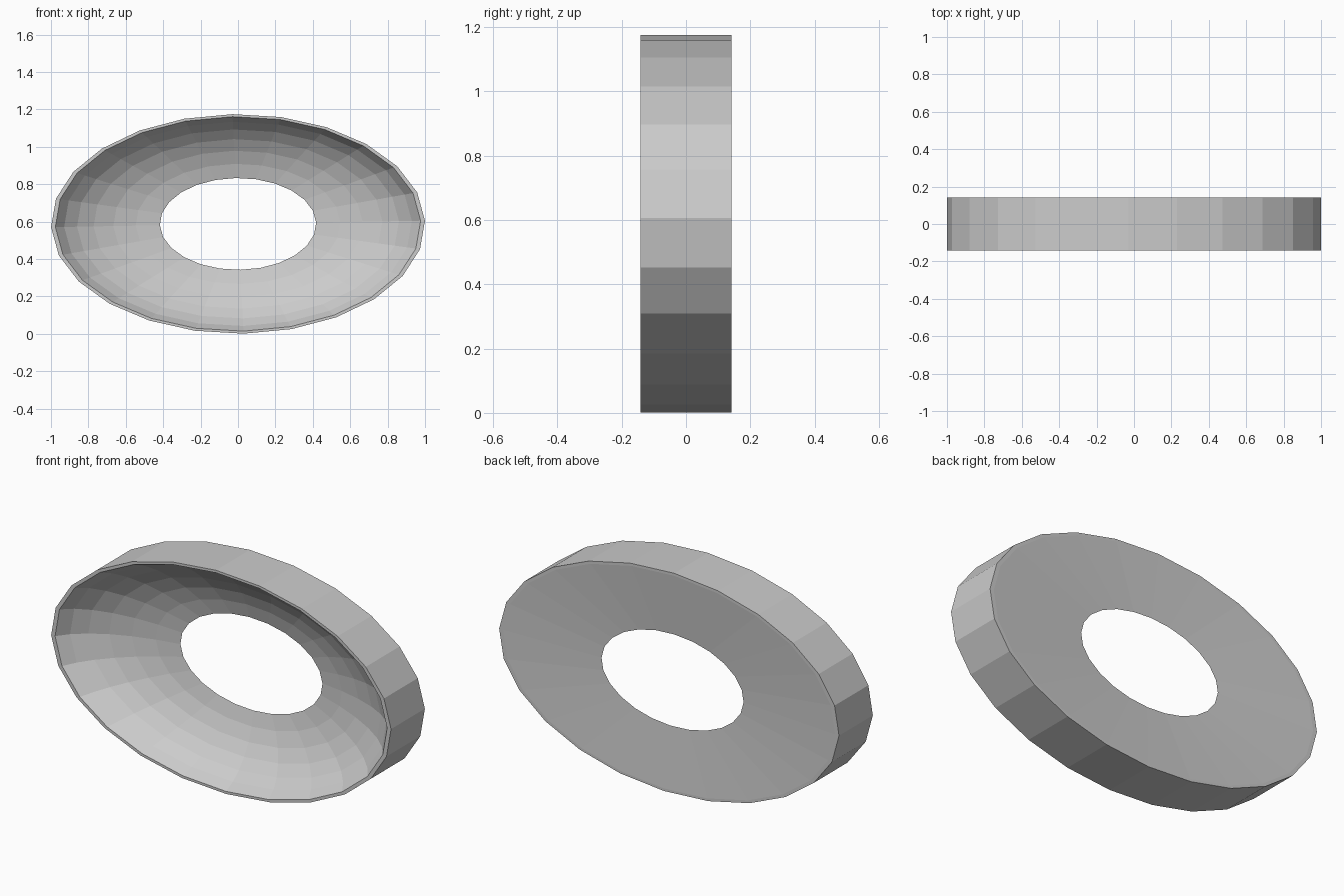
import bpy, bmesh
from math import sin, cos, radians

if "Cube" in bpy.data.objects:
    bpy.data.objects.remove(bpy.data.objects["Cube"])

SIDES = 24
START = radians(1.7)      # slight twist of the facets
ASPECT = 0.587            # ellipse height / width
CENTRE_Z = 0.588
HALF = 0.142              # half depth
HOLE_R, HOLE_Y = 0.418, 0.113
LIP_R = 0.977

# closed (radius, y) profile: outer band, front lip, dished bowl, shallow back
profile = [(LIP_R, HALF), (1.0, HALF), (1.0, -HALF)]
STEPS = 6
a0, a1 = radians(15), radians(75)
for i in range(STEPS + 1):
    t = a1 + (a0 - a1) * i / STEPS
    fr = (sin(t) - sin(a0)) / (sin(a1) - sin(a0))
    fy = (cos(t) - cos(a0)) / (cos(a1) - cos(a0))
    profile.append((HOLE_R + (LIP_R - HOLE_R) * fr,
                    HOLE_Y + (-HALF - HOLE_Y) * fy))

# sweep the profile around the ellipse
bm = bmesh.new()
rings = []
for k in range(SIDES):
    a = START + radians(360) * k / SIDES
    rings.append([bm.verts.new((r * cos(a), y, CENTRE_Z + ASPECT * r * sin(a)))
                  for r, y in profile])
n = len(profile)
for k in range(SIDES):
    p, q = rings[k], rings[(k + 1) % SIDES]
    for j in range(n):
        m = (j + 1) % n
        bm.faces.new((p[j], p[m], q[m], q[j]))
bmesh.ops.recalc_face_normals(bm, faces=bm.faces)

mesh = bpy.data.meshes.new("oval_dished_ring")
bm.to_mesh(mesh)
bm.free()
obj = bpy.data.objects.new("oval_dished_ring", mesh)
bpy.context.collection.objects.link(obj)
